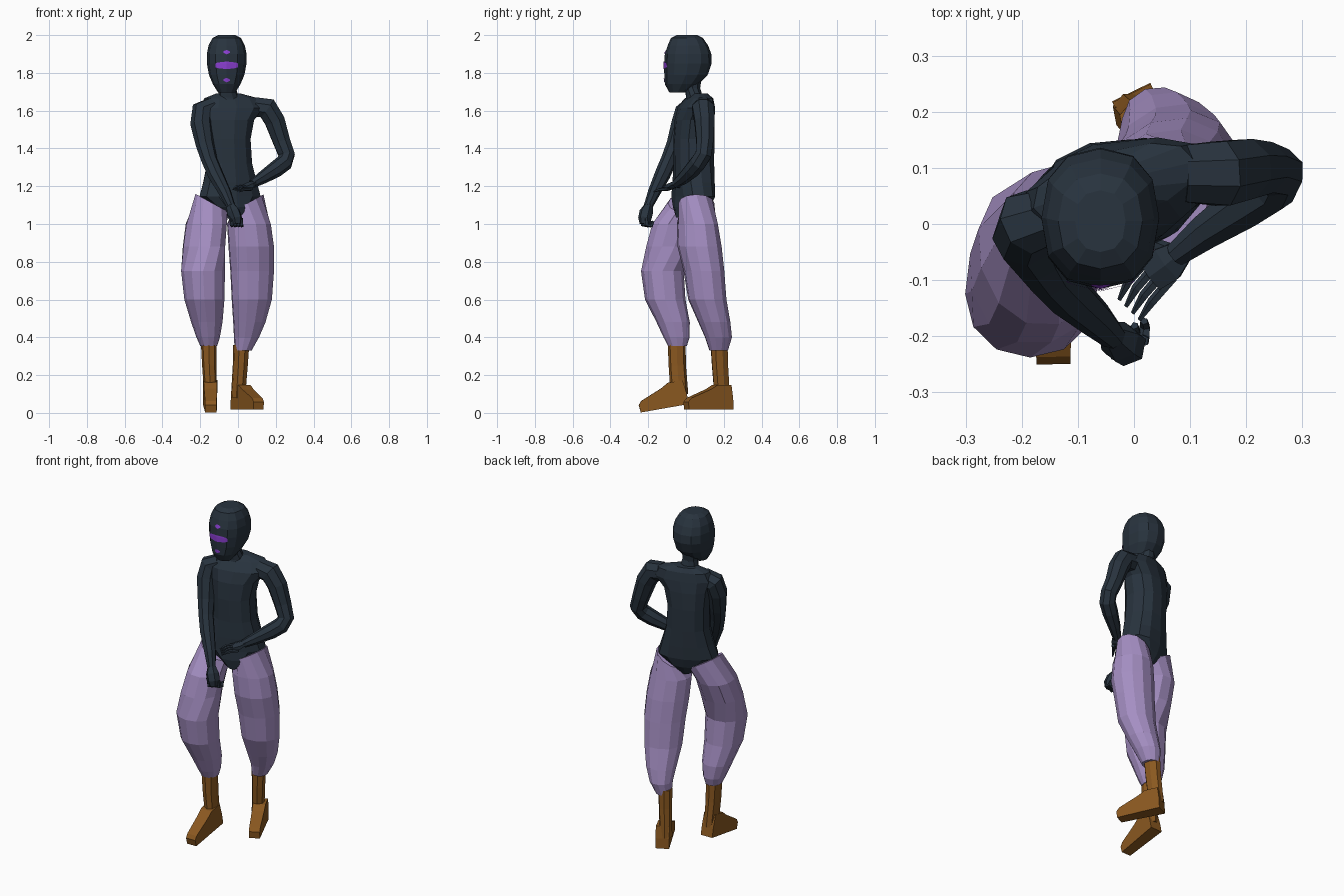
import bpy, bmesh, math
from mathutils import Vector, Matrix
from mathutils.bvhtree import BVHTree


def material(name, rgb):
    lin = [(c / 255 / 12.92) if c < 10 else ((c / 255 + 0.055) / 1.055) ** 2.4 for c in rgb]
    m = bpy.data.materials.new(name)
    m.diffuse_color = (*lin, 1)
    return m


SUIT = material("dark suit", (40, 51, 62))
LILAC = material("lilac cloth", (165, 143, 195))
LEATHER = material("brown leather", (138, 88, 32))
PURPLE = material("purple paint", (138, 62, 208))


def finish(name, bm, mat):
    bmesh.ops.recalc_face_normals(bm, faces=bm.faces)
    me = bpy.data.meshes.new(name)
    bm.to_mesh(me)
    bm.free()
    me.materials.append(mat)
    ob = bpy.data.objects.new(name, me)
    bpy.context.collection.objects.link(ob)
    return ob


def skin(name, rings, mat):
    """Bridge a list of point rings and cap both ends."""
    bm = bmesh.new()
    vs = [[bm.verts.new(p) for p in r] for r in rings]
    n = len(vs[0])
    for a, b in zip(vs, vs[1:]):
        for i in range(n):
            j = (i + 1) % n
            bm.faces.new((a[i], a[j], b[j], b[i]))
    bm.faces.new(vs[0])
    bm.faces.new(vs[-1])
    return finish(name, bm, mat)


def loft(name, rows, mat, n=12, p=0.85):
    """Rows: z, cx, cy, rx, ry, yaw in degrees, sideways tilt."""
    rings = []
    for z, cx, cy, rx, ry, yaw, tilt in rows:
        ring = []
        for i in range(n):
            a = 2 * math.pi * i / n
            c, s = math.cos(a), math.sin(a)
            x = math.copysign(abs(c) ** p, c) * rx
            y = math.copysign(abs(s) ** p, s) * ry
            v = Matrix.Rotation(math.radians(yaw), 3, 'Z') @ Vector((x, y, 0))
            ring.append((cx + v.x, cy + v.y, z + tilt * v.x))
        rings.append(ring)
    return skin(name, rings, mat)


def tube(name, path, mat, n=8, flat=1.0):
    """Path: x, y, z, radius; flat squeezes the section's upright axis."""
    pts = [Vector(p[:3]) for p in path]
    rings, q, old = [], None, None
    for i, p in enumerate(pts):
        t = (pts[min(i + 1, len(pts) - 1)] - pts[max(i - 1, 0)]).normalized()
        q = old.rotation_difference(t) @ q if q else t.to_track_quat('Z', 'Y')
        old = t
        r = path[i][3]
        rings.append([p + q @ Vector((r * math.cos(2 * math.pi * (k + .5) / n),
                                      flat * r * math.sin(2 * math.pi * (k + .5) / n), 0))
                      for k in range(n)])
    return skin(name, rings, mat)


# Head and neck
head = loft("head", [(z, -0.06, cy, rx, ry, 0, 0) for z, cy, rx, ry in (
    (2.0, .005, .045, .055), (1.985, .005, .075, .085), (1.945, .01, .096, .107),
    (1.90, .011, .105, .123), (1.85, .01, .105, .126), (1.79, 0, .094, .115),
    (1.74, -.022, .073, .09), (1.695, -.045, .045, .042))], SUIT)
loft("neck", [(1.80, -.058, .04, .05, .05, 0, 0), (1.72, -.056, .035, .046, .042, 0, 0),
              (1.67, -.052, .045, .055, .045, 10, 0), (1.62, -.05, .055, .08, .06, 15, 0)], SUIT, 10, 1)

# Face paint: thin plates laid onto the head
bm = bmesh.new()
bm.from_mesh(head.data)
head_tree = BVHTree.FromBMesh(bm)
bm.free()


def paint(name, cx, cz, half_w, height, cols):
    bm = bmesh.new()
    grid = []
    for i in range(cols + 1):
        u = -1 + 2 * i / cols
        col = []
        for k in range(5):
            x, z = cx + u * half_w, cz + height(u) * (k / 2 - 1)
            hit = head_tree.ray_cast(Vector((x, -1, z)), Vector((0, 1, 0)))[0]
            col.append(bm.verts.new((x, hit.y - .004, z)))
        grid.append(col)
    for a, b in zip(grid, grid[1:]):
        for k in range(4):
            bm.faces.new((a[k], b[k], b[k + 1], a[k + 1]))
    ob = finish(name, bm, PURPLE)
    ob.data.flip_normals() if ob.data.polygons[0].normal.y > 0 else None


paint("eye_band", -.06, 1.84, .06, lambda u: .010 + .010 * (1 - abs(u)) ** .5, 12)
paint("forehead_mark", -.06, 1.91, .017, lambda u: .004 + .008 * (1 - abs(u)), 4)
paint("chin_mark", -.06, 1.762, .017, lambda u: .004 + .008 * (1 - abs(u)), 4)

# Torso, twisted so the +x shoulder sits further back
loft("torso", [
    (1.69, -.05, .07, .07, .04, 16, 0), (1.665, -.035, .07, .15, .06, 16, 0),
    (1.615, -.03, .055, .175, .085, 16, 0), (1.55, -.045, .045, .135, .10, 16, 0),
    (1.45, -.05, .042, .118, .106, 16, 0), (1.32, -.045, .042, .122, .104, 16, 0),
    (1.22, -.042, .04, .148, .103, 18, 0), (1.145, -.042, .038, .172, .100, 20, 0),
    (1.09, -.035, .03, .105, .095, 20, 0), (1.035, -.028, .018, .035, .075, 20, 0)], SUIT)

# Arms
tube("bent_arm", [
    (.09, .09, 1.62, .055), (.155, .09, 1.612, .062), (.195, .098, 1.545, .057),
    (.23, .10, 1.44, .049), (.258, .092, 1.365, .046), (.245, .065, 1.325, .046),
    (.20, .035, 1.29, .044), (.13, -.012, 1.245, .034), (.075, -.055, 1.212, .023)], SUIT)
tube("straight_arm", [
    (-.13, .02, 1.625, .05), (-.188, .003, 1.60, .06), (-.195, -.02, 1.53, .058),
    (-.175, -.055, 1.42, .049), (-.152, -.09, 1.34, .043), (-.118, -.125, 1.26, .042),
    (-.068, -.17, 1.165, .033), (-.038, -.20, 1.095, .024)], SUIT)

# Open hand with thin fingers, thumb towards the body
tube("open_palm", [(.09, -.045, 1.22, .022), (.06, -.07, 1.205, .038), (.03, -.092, 1.193, .034)],
     SUIT, 6, .5)
for k in range(4):
    s = Vector((.008 + .014 * k, -.075 - .012 * k, 1.197 - .004 * k))
    m = s + Vector((-.018, -.028, -.002))
    e = s + Vector((-.034 - .002 * k, -.06, -.014))
    tube(f"open_finger_{k + 1}", [(*(s + Vector((.02, .016, 0))), .010), (*m, .009), (*e, .004)], SUIT, 5)
tube("open_thumb", [(.07, -.05, 1.205, .014), (.035, -.035, 1.20, .011), (.0, -.045, 1.195, .006)], SUIT, 5)

# Closed fist with curled fingers
tube("fist_palm", [(-.04, -.197, 1.10, .023), (-.025, -.21, 1.065, .037),
                   (-.012, -.218, 1.03, .036), (-.008, -.22, 1.0, .026)], SUIT, 6)
for k in range(4):
    x, y = -.035 + .017 * k, -.232 + .008 * k
    tube(f"curled_finger_{k + 1}", [(x, y, 1.03, .011), (x + .002, y + .002, .995, .011),
                                    (x + .004, y + .025, .99, .010), (x + .002, y + .035, 1.015, .007)], SUIT, 5)
tube("curled_thumb", [(-.045, -.20, 1.06, .012), (-.045, -.225, 1.035, .011), (-.03, -.238, 1.015, .007)], SUIT, 5)

# Baggy trouser legs: forward leg on -x, rear leg on +x
loft("forward_trouser_leg", [
    (1.11, -.135, .005, .09, .10, 0, -.55), (1.0, -.168, -.05, .108, .133, 15, 0),
    (.88, -.180, -.09, .113, .125, 15, 0), (.75, -.185, -.125, .116, .113, 0, 0),
    (.60, -.178, -.11, .106, .107, 0, 0), (.48, -.165, -.068, .083, .088, 0, 0),
    (.40, -.158, -.05, .062, .069, 0, 0), (.355, -.155, -.045, .045, .05, 0, 0)], LILAC, 12, .95)
loft("rear_trouser_leg", [
    (1.11, .05, .055, .085, .095, 0, .55), (1.0, .058, .06, .118, .107, 20, 0),
    (.88, .07, .072, .122, .116, 20, 0), (.75, .075, .095, .118, .106, 20, 0),
    (.60, .073, .113, .108, .10, 20, 0), (.48, .06, .15, .086, .085, 20, 0),
    (.40, .045, .172, .065, .073, 20, 0), (.33, .027, .173, .044, .05, 20, 0)], LILAC, 12, .95)

# Boot shafts
loft("forward_boot_shaft", [(.38, -.155, -.05, .042, .047, 0, 0), (.25, -.152, -.046, .038, .046, 0, 0),
                            (.10, -.145, -.035, .034, .047, 0, 0)], LEATHER, 8)
loft("rear_boot_shaft", [(.36, .017, .175, .04, .048, 26, 0), (.25, .012, .18, .037, .046, 26, 0),
                         (.08, .0, .192, .035, .044, 26, 0)], LEATHER, 8)


# Boot feet: one side profile extruded across the foot, narrower at the toe
def foot(name, heel, yaw, pitch):
    profile = [(0, 0), (.002, .06), (.012, .13), (.09, .13), (.13, .107),
               (.245, .06), (.262, .04), (.258, 0), (.10, 0)]
    turn = Matrix.Rotation(math.radians(yaw), 3, 'Z') @ Matrix.Rotation(math.radians(pitch), 3, 'X')
    rings = [[Vector(heel) + turn @ Vector((side * (.038 - .03 * f), -f, z)) for f, z in profile]
             for side in (-1, 1)]
    skin(name, rings, LEATHER)


foot("forward_boot_foot", (-.148, .015, .047), 1, 10)
foot("rear_boot_foot", (-.005, .235, .018), 26, 0)
